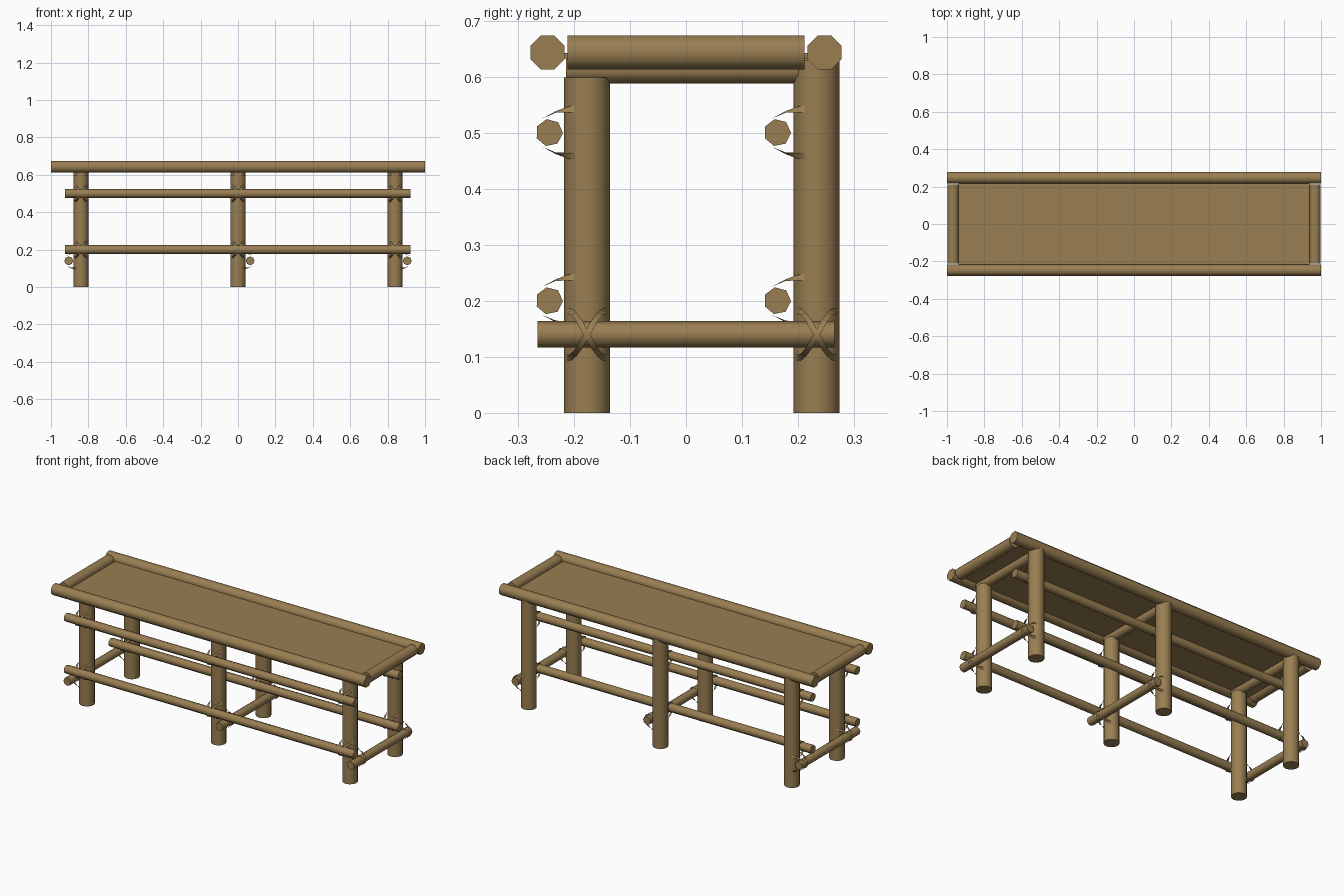
import bpy, bmesh, math
from mathutils import Vector

cube = bpy.data.objects.get("Cube")
if cube:
    bpy.data.objects.remove(cube, do_unlink=True)


def material(name, rgb):
    m = bpy.data.materials.new(name)
    m.use_nodes = True
    m.diffuse_color = (*rgb, 1)
    bsdf = m.node_tree.nodes["Principled BSDF"]
    bsdf.inputs["Base Color"].default_value = (*rgb, 1)
    bsdf.inputs["Roughness"].default_value = 0.8
    return m


WOOD = material("bamboo_brown", (0.32, 0.21, 0.085))


def finish(name, bm, smooth=True):
    mesh = bpy.data.meshes.new(name)
    bm.to_mesh(mesh)
    bm.free()
    mesh.materials.append(WOOD)
    ob = bpy.data.objects.new(name, mesh)
    bpy.context.collection.objects.link(ob)
    if smooth:
        bpy.ops.object.select_all(action='DESELECT')
        ob.select_set(True)
        bpy.context.view_layer.objects.active = ob
        bpy.ops.object.shade_smooth_by_angle(angle=math.radians(60))
    return ob


def pole(name, start, end, radius, sides, spin=0.0):
    """Capped round pole between two points."""
    a, b = Vector(start), Vector(end)
    axis = b - a
    bm = bmesh.new()
    bmesh.ops.create_cone(bm, cap_ends=True, segments=sides, radius1=radius,
                          radius2=radius, depth=axis.length)
    turn = axis.to_track_quat('Z', 'Y').to_matrix()
    for v in bm.verts:
        c, s = math.cos(spin), math.sin(spin)
        p = Vector((v.co.x * c - v.co.y * s, v.co.x * s + v.co.y * c, v.co.z))
        v.co = turn @ p + (a + b) / 2
    return finish(name, bm)


# One half of a rope band: sideways, outward from leg centre, height, twist
BAND = [(0.036, 0.021, 0.042, 1.0), (0.031, 0.035, 0.041, 0.6),
        (0.024, 0.055, 0.037, 0.2), (0.014, 0.080, 0.025, 0.0),
        (0.007, 0.091, 0.012, 0.0)]
PATH = [(-s, o, -h, t) for s, o, h, t in BAND] + [(0, 0.095, 0, 0)] + BAND[::-1]


def lashing(name, leg_x, leg_y, z, out):
    """Two crossed flat rope bands tying a pole to a leg."""
    out = Vector(out)
    side = Vector((-out.y, out.x, 0))
    base = Vector((leg_x, leg_y, z))
    bm = bmesh.new()
    for flip in (1, -1):
        rows = []
        for s, o, h, twist in PATH:
            mid = base + side * s * flip + out * o + Vector((0, 0, h))
            width = side * (1 - twist) * flip - Vector((0, 0, twist))
            width = width.normalized() * 0.006
            rows.append((bm.verts.new(mid - width), bm.verts.new(mid + width)))
        for p, q in zip(rows, rows[1:]):
            bm.faces.new((p[0], p[1], q[1], q[0]))
    finish(name, bm)


LEG_X = {"right": -0.84, "middle": 0.0, "left": 0.84}
FRONT_Y, BACK_Y = -0.177, 0.233
BRACE_X = {"right": -0.905, "middle": 0.065, "left": 0.905}
TOP_Z, BRACE_Z = 0.643, 0.14

# Legs, seat bearers and low cross braces
for side, x in LEG_X.items():
    pole(f"{side}_front_leg", (x, FRONT_Y, 0), (x, FRONT_Y, 0.598), 0.041, 14)
    pole(f"{side}_back_leg", (x, BACK_Y, 0), (x, BACK_Y, 0.63), 0.041, 14)
    pole(f"{side}_seat_bearer", (x, -0.214, 0.613), (x, BACK_Y, 0.613), 0.025, 10)
    bx = BRACE_X[side]
    pole(f"{side}_cross_brace", (bx, -0.265, BRACE_Z), (bx, 0.265, BRACE_Z), 0.0235, 8)
    out = (math.copysign(1, bx), 0, 0)
    for end, y in (("front", FRONT_Y), ("back", BACK_Y)):
        lashing(f"{side}_{end}_brace_lashing", x, y, BRACE_Z, out)

# Long rails tied to the front of each row of legs
for row, rail_y, leg_y in (("front", -0.244, FRONT_Y), ("back", 0.163, BACK_Y)):
    for level, z in (("upper", 0.5), ("lower", 0.2)):
        pole(f"{row}_{level}_rail", (-0.925, rail_y, z), (0.922, rail_y, z), 0.0245, 7, 0.2)
        for side, x in LEG_X.items():
            lashing(f"{side}_{row}_{level}_lashing", x, leg_y, z, (0, -1, 0))

# Seat frame
for row, y in (("front", -0.247), ("back", 0.247)):
    pole(f"{row}_seat_rail", (-1, y, TOP_Z), (1, y, TOP_Z), 0.0325, 8, math.pi / 8)
for side, x in (("right", -0.968), ("left", 0.968)):
    pole(f"{side}_seat_rail", (x, -0.211, TOP_Z), (x, 0.211, TOP_Z), 0.0325, 8, math.pi / 8)

# Seat panel
bm = bmesh.new()
bmesh.ops.create_cube(bm, size=1)
bmesh.ops.scale(bm, vec=(1.874, 0.434, 0.01), verts=bm.verts)
bmesh.ops.translate(bm, vec=(0, 0, 0.637), verts=bm.verts)
finish("seat_panel", bm, smooth=False)
